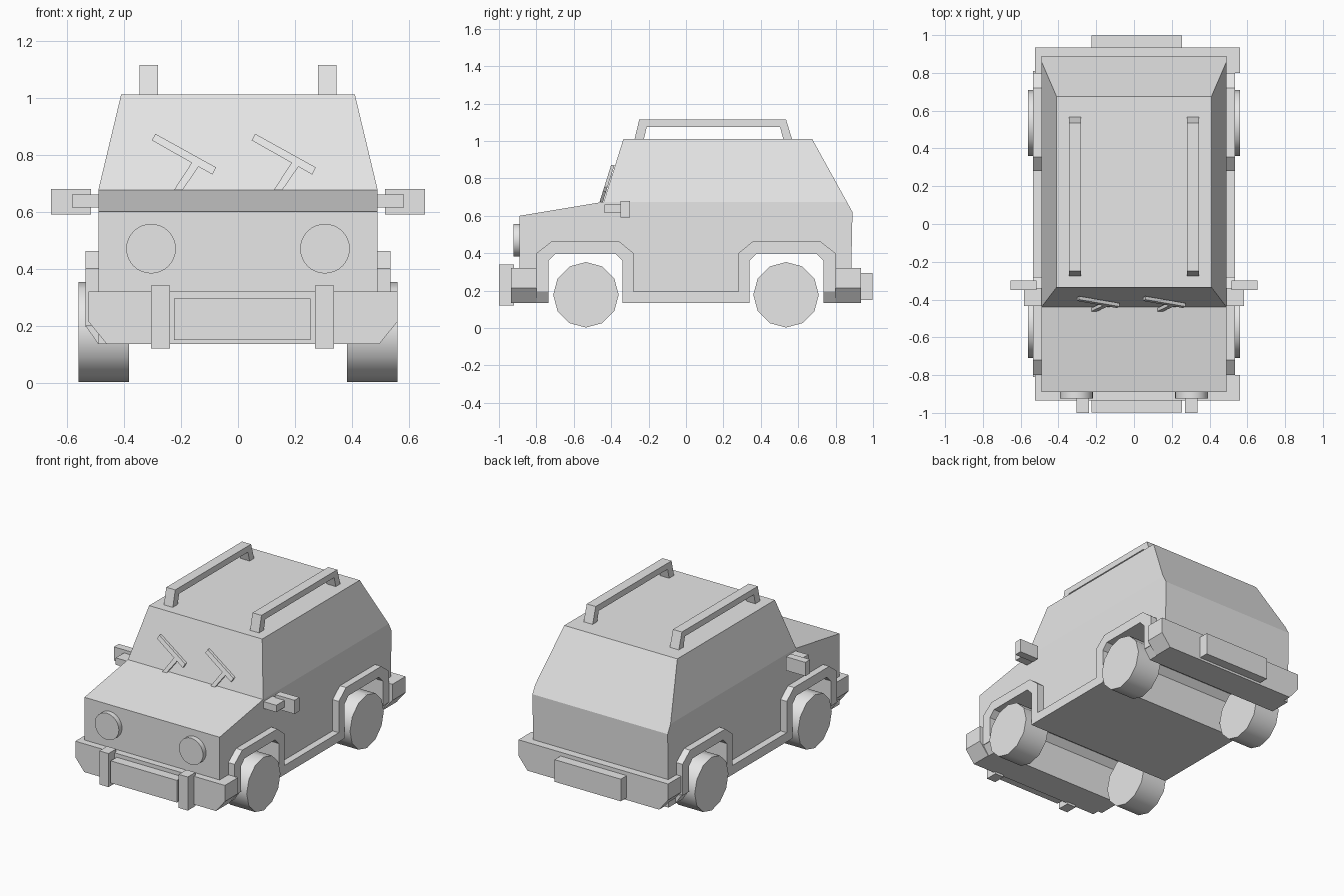
import bpy, bmesh, math
from mathutils import Matrix

cube = bpy.data.objects.get("Cube")
if cube:
    bpy.data.objects.remove(cube, do_unlink=True)

grey = bpy.data.materials.new("light_grey")
grey.use_nodes = True
grey.diffuse_color = (0.8, 0.8, 0.8, 1)
grey.node_tree.nodes["Principled BSDF"].inputs["Base Color"].default_value = (0.8, 0.8, 0.8, 1)


def finish(name, bm):
    bmesh.ops.recalc_face_normals(bm, faces=bm.faces)
    mesh = bpy.data.meshes.new(name)
    bm.to_mesh(mesh)
    bm.free()
    mesh.materials.append(grey)
    obj = bpy.data.objects.new(name, mesh)
    bpy.context.collection.objects.link(obj)
    return obj


def prism(name, pts, axis, lo, hi, lean=None):
    """Extrude an outline of (y, z) along x, or of (x, z) along y."""
    bm = bmesh.new()
    rings = []
    for d in (lo, hi):
        if axis == "x":
            ring = [bm.verts.new((d, u, z)) for u, z in pts]
        else:
            ring = [bm.verts.new((u, d + (lean(z) if lean else 0), z)) for u, z in pts]
        bm.faces.new(ring)
        rings.append(ring)
    for i in range(len(pts)):
        j = (i + 1) % len(pts)
        bm.faces.new((rings[0][i], rings[0][j], rings[1][j], rings[1][i]))
    return finish(name, bm)


def box(name, x, y, z):
    return prism(name, [(x[0], z[0]), (x[1], z[0]), (x[1], z[1]), (x[0], z[1])], "y", *y)


def disc(name, centre, radius, depth, sides, axis):
    bm = bmesh.new()
    turn = Matrix.Rotation(math.pi / 2, 4, "Y" if axis == "x" else "X")
    bmesh.ops.create_cone(bm, cap_ends=True, segments=sides, radius1=radius, radius2=radius,
                          depth=depth, matrix=Matrix.Translation(centre) @ turn)
    obj = finish(name, bm)
    bpy.ops.object.select_all(action="DESELECT")
    obj.select_set(True)
    bpy.context.view_layer.objects.active = obj
    bpy.ops.object.shade_smooth_by_angle(angle=math.radians(40))


def span(s, a, b):
    return tuple(sorted((s * a, s * b)))


def flip(pts):
    return [(-u, z) for u, z in reversed(pts)]


# Body shell: full-width wheel arches, cabin tapering above the belt line
BELT, FLOOR, ROOF = 0.675, 0.135, 1.01
arch = [(-0.735, 0.36), (-0.695, 0.4), (-0.38, 0.4), (-0.34, 0.36), (-0.34, FLOOR)]
lower = ([(-0.89, FLOOR), (-0.735, FLOOR)] + arch + flip(arch)
         + [(0.735, FLOOR), (0.88, FLOOR), (0.89, 0.62), (0.86, BELT)])
cabin = [(0.675, ROOF), (-0.335, ROOF)]
hood = [(-0.44, BELT), (-0.89, 0.6)]
outline = lower + cabin + hood
bm = bmesh.new()
sides = []
for s in (-1, 1):
    ring = [bm.verts.new((s * (0.41 if p in cabin else 0.49), *p)) for p in outline]
    n = len(lower)
    bm.faces.new(ring[:n] + ring[n + 2:])
    bm.faces.new(ring[n - 1:n + 3])
    sides.append(ring)
for i in range(len(outline)):
    j = (i + 1) % len(outline)
    bm.faces.new((sides[0][i], sides[0][j], sides[1][j], sides[1][i]))
finish("body", bm)

# Arch flares joined by the sill strip
flare_top = [(-0.8, 0.195), (-0.8, 0.4), (-0.72, 0.462), (-0.355, 0.462), (-0.28, 0.4), (-0.28, 0.195)]
flare_in = [(-0.735, 0.195)] + arch
flare = flare_top + flip(flare_top) + list(reversed(flare_in + flip(flare_in)))
rail = [(-0.275, ROOF), (-0.25, 1.115), (0.535, 1.115), (0.567, ROOF),
        (0.52, ROOF), (0.503, 1.075), (-0.21, 1.075), (-0.225, ROOF)]

for s, side in ((-1, "right"), (1, "left")):
    prism(side + "_flare", flare, "x", *span(s, 0.48, 0.535))
    prism(side + "_roof_rail", rail, "x", *span(s, 0.28, 0.345))
    box(side + "_mirror_arm", span(s, 0.48, 0.582), (-0.435, -0.34), (0.615, 0.66))
    box(side + "_mirror_head", span(s, 0.515, 0.655), (-0.35, -0.3), (0.59, 0.68))
    disc(side + "_headlight", (s * 0.305, -0.9, 0.47), 0.087, 0.045, 32, "y")
    for y, end in ((-0.535, "front"), (0.535, "rear")):
        disc(f"{end}_{side}_wheel", (s * 0.471, y, 0.178), 0.175, 0.178, 12, "x")

# Bumpers with chamfered lower corners, skirts behind them, and centre plates
bumper = [(-0.525, 0.32), (-0.525, 0.215), (-0.46, FLOOR), (0.495, FLOOR), (0.56, 0.215), (0.56, 0.32)]
skirt = [(-0.535, 0.2), (-0.49, FLOOR), (0.49, FLOOR), (0.535, 0.2)]
for s, end in ((-1, "front"), (1, "rear")):
    prism(end + "_bumper", bumper, "y", *span(s, 0.8, 0.935))
    prism(end + "_skirt", skirt, "y", *span(s, 0.735, 0.81))
    box(end + "_plate", (-0.225, 0.255), span(s, 0.92, 0.997), (0.15, 0.295))
for x, side in ((-0.305, "right"), (0.27, "left")):
    box(side + "_bumper_guard", (x, x + 0.066), (-1, -0.92), (0.12, 0.34))


# Wipers lying along the windscreen slope
def screen(z):
    return -0.44 + (z - BELT) * 0.313


blade = [(-0.29, 0.873), (-0.302, 0.85), (-0.09, 0.73), (-0.077, 0.755)]
arm = [(-0.225, BELT), (-0.16, 0.775), (-0.135, 0.762), (-0.195, BELT)]
for dx, side in ((0, "right"), (0.35, "left")):
    for part, pts in (("blade", blade), ("arm", arm)):
        prism(f"{side}_wiper_{part}", [(x + dx, z) for x, z in pts], "y", -0.022, -0.004, screen)
